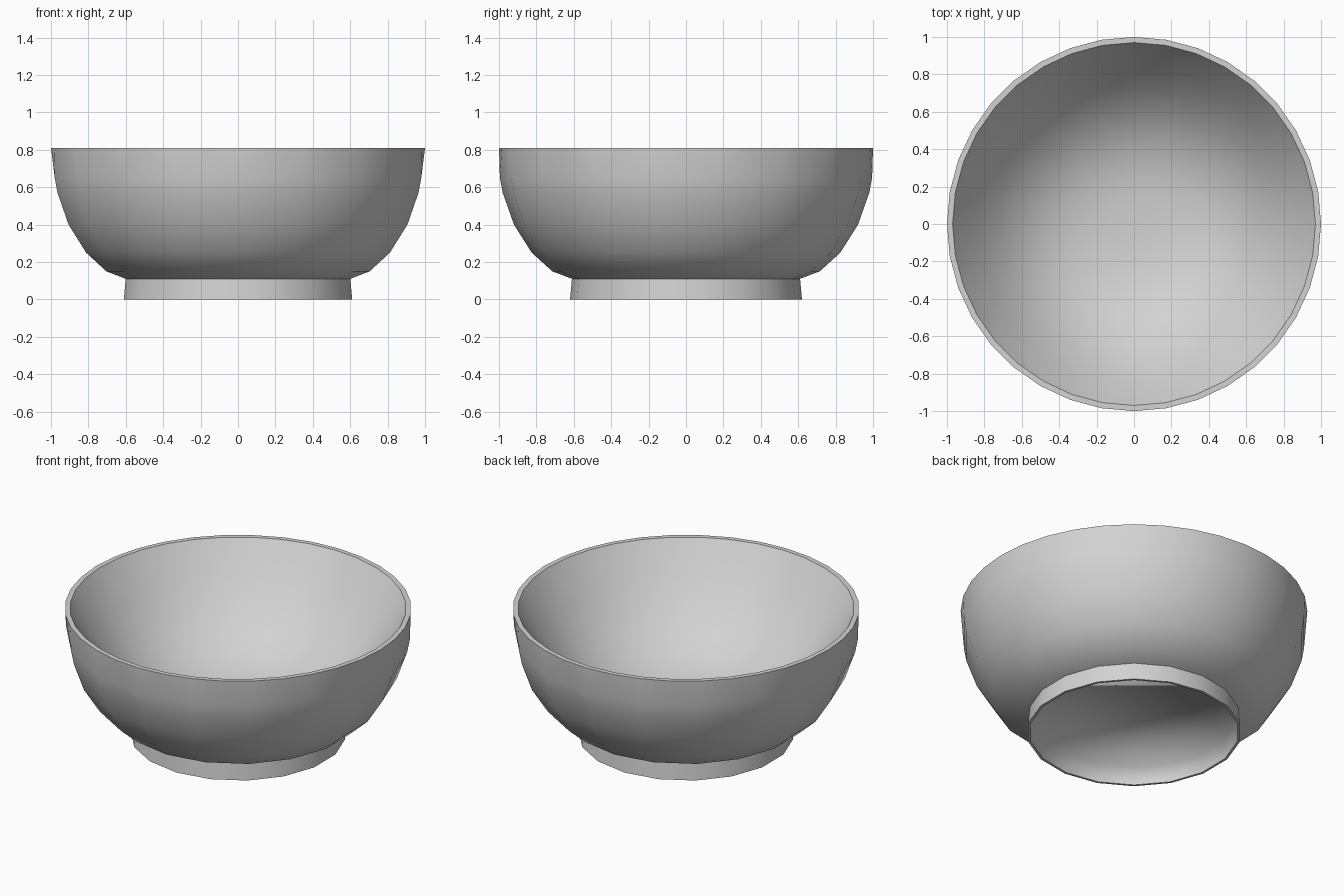
import bpy, bmesh
from math import cos, sin, pi

old = bpy.data.objects.get("Cube")
if old:
    bpy.data.objects.remove(old, do_unlink=True)

clay = bpy.data.materials.new("light_grey")
clay.diffuse_color = (0.65, 0.65, 0.65, 1)
clay.use_nodes = True
clay.node_tree.nodes["Principled BSDF"].inputs["Base Color"].default_value = (0.65, 0.65, 0.65, 1)

SIDES = 18


def lathe(name, profile, sharp, cap):
    """Revolve (radius, height, sides) rows; rows in sharp get hard edges."""
    bm = bmesh.new()
    rings = []
    for r, z, n in profile:
        angles = [pi / 2 + 2 * pi * k / n for k in range(n)]
        rings.append([bm.verts.new((r * cos(a), r * sin(a), z)) for a in angles])
    for lower, upper in zip(rings, rings[1:]):
        n, m = len(lower), len(upper)
        a, b = n // SIDES, m // SIDES
        for j in range(SIDES):
            low = [lower[(j * a + i) % n] for i in range(a + 1)]
            up = [upper[(j * b + i) % m] for i in range(b + 1)]
            if a == b:
                for i in range(a):
                    bm.faces.new((low[i], low[i + 1], up[i + 1], up[i]))
            elif b > a:  # one lower edge fans out to two upper edges
                bm.faces.new((low[0], up[1], up[0]))
                bm.faces.new((low[0], low[1], up[1]))
                bm.faces.new((low[1], up[2], up[1]))
            else:
                bm.faces.new((low[0], low[1], up[0]))
                bm.faces.new((low[1], up[1], up[0]))
                bm.faces.new((low[1], low[2], up[1]))
    cap(bm, rings)
    for f in bm.faces:
        f.smooth = True
    for i in sharp:
        for p, q in zip(rings[i], rings[i][1:] + rings[i][:1]):
            bm.edges.get((p, q)).smooth = False
    mesh = bpy.data.meshes.new(name)
    bm.to_mesh(mesh)
    bm.free()
    mesh.materials.append(clay)
    bpy.context.collection.objects.link(bpy.data.objects.new(name, mesh))


def cap_floor(bm, rings):
    """Close the last ring with a fan around the lowest point inside."""
    ring = rings[-1]
    centre = bm.verts.new((0, 0, FLOOR))
    for p, q in zip(ring, ring[1:] + ring[:1]):
        bm.faces.new((p, q, centre))


def cap_underside(bm, rings):
    """Close the first ring with one downward face."""
    bm.faces.new(rings[0][::-1])


# Bowl: outside going up, flat rim, then a rounded hollow down to the floor
RIM, FLOOR, MOUTH = 0.81, 0.20, 0.97
outer = [(0.61, 0.11, 18), (0.715, 0.15, 18), (0.825, 0.25, 18), (0.92, 0.40, 18),
         (0.98, 0.57, 18), (0.995, 0.65, 18), (1.0, RIM, 36)]
inner = [(MOUTH, RIM, 36)]
for step in range(7, 0, -1):
    t = step / 8
    inner.append((MOUTH * t, FLOOR + (RIM - FLOOR) * t ** 2.9, SIDES))
lathe("bowl", outer + inner, (len(outer) - 1, len(outer)), cap_floor)

# Foot ring with a recessed underside
foot = [(0.59, 0.11), (0.605, 0.0), (0.62, 0.0), (0.61, 0.11)]
lathe("foot", [(r, z, SIDES) for r, z in foot], (1, 2), cap_underside)
